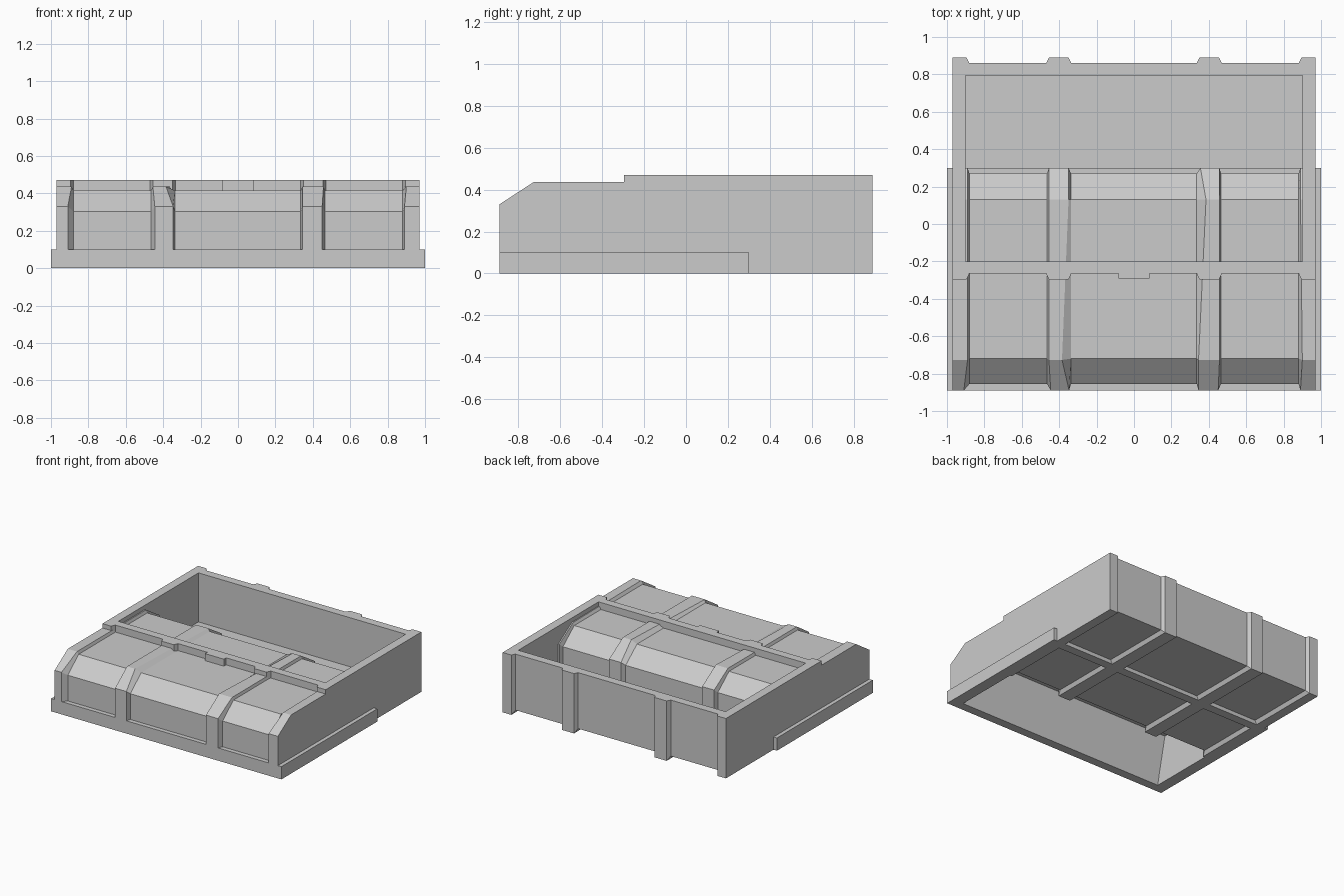
import bpy, bmesh

cube = bpy.data.objects.get("Cube")
if cube:
    bpy.data.objects.remove(cube, do_unlink=True)

stone = bpy.data.materials.new("plain_grey")
stone.use_nodes = True
GREY = (0.6, 0.6, 0.6, 1)
stone.diffuse_color = GREY
stone.node_tree.nodes["Principled BSDF"].inputs["Base Color"].default_value = GREY


def loft(name, loops, closed=False):
    """Bridge equal point loops in order; cap the ends or join last to first."""
    bm = bmesh.new()
    rings = [[bm.verts.new(p) for p in loop] for loop in loops]
    pairs = list(zip(rings, rings[1:]))
    if closed:
        pairs.append((rings[-1], rings[0]))
    else:
        bm.faces.new(rings[0])
        bm.faces.new(rings[-1])
    for a, b in pairs:
        for i in range(len(a)):
            j = (i + 1) % len(a)
            bm.faces.new((a[i], a[j], b[j], b[i]))
    bmesh.ops.recalc_face_normals(bm, faces=bm.faces)
    mesh = bpy.data.meshes.new(name)
    bm.to_mesh(mesh)
    bm.free()
    mesh.materials.append(stone)
    obj = bpy.data.objects.new(name, mesh)
    bpy.context.collection.objects.link(obj)
    return obj


def rect(x, y0, y1, z):
    return [(-x, y0, z), (x, y0, z), (x, y1, z), (-x, y1, z)]


def prism(name, profile, x0, x1):
    return loft(name, [[(x, y, z) for y, z in profile] for x in (x0, x1)])


def band(name, outer, inner, out_xs, in_x):
    """Strap following a profile, with its edges sloping from inner to outer."""
    sections = []
    for (oy, oz), (iy, iz), out_x in zip(outer, inner, out_xs):
        sections.append([(in_x[0], iy, iz), (out_x[0], oy, oz),
                         (out_x[1], oy, oz), (in_x[1], iy, iz)])
    return loft(name, sections)


def arch(y0, y1, low, shoulder, top, s0, s1):
    return [(y0, low), (y0, shoulder), (s0, top),
            (s1, top), (y1, shoulder), (y1, low)]


# Lid: hollow arched shell with solid ends, standing on a rim
strap_line = arch(-0.89, 0.30, 0.1, 0.33, 0.436, -0.727, 0.13)
panel_line = arch(-0.855, 0.27, 0.1, 0.302, 0.415, -0.72, 0.13)
inside_line = [(-0.80, 0.1), (-0.74, 0.37), (0.15, 0.37), (0.21, 0.1)]
prism("lid_shell", panel_line + inside_line[::-1], -0.91, 0.91)
for side, x in (("right", -1), ("left", 1)):
    prism("lid_end_" + side, strap_line, x * 0.91, x * 0.97)
loft("lid_rim", [rect(1.0, -0.89, 0.30, 0), rect(1.0, -0.89, 0.30, 0.1),
                 rect(0.91, -0.80, 0.21, 0.1), rect(0.91, -0.82, 0.23, 0)], True)

# Lid straps: foot width, then face width at the front, front shoulder,
# back shoulder and back
lid_straps = {
    "right_end": ((-0.97, -0.88), (-0.97, -0.91), (-0.97, -0.89),
                  (-0.97, -0.89), (-0.97, -0.89)),
    "right": ((-0.465, -0.337), (-0.445, -0.347), (-0.455, -0.385),
              (-0.455, -0.35), (-0.455, -0.35)),
    "left": ((0.335, 0.465), (0.345, 0.45), (0.345, 0.457),
             (0.385, 0.457), (0.355, 0.457)),
    "left_end": ((0.88, 0.97), (0.89, 0.97), (0.9, 0.97),
                 (0.89, 0.97), (0.89, 0.97)),
}
for side, (foot, front, top, back_top, back) in lid_straps.items():
    band("lid_strap_" + side, strap_line, panel_line,
         [front, front, top, back_top, back, back], foot)

# Chest body: open box with a recessed floor
loft("chest_body", [rect(0.97, -0.264, 0.86, 0.03), rect(0.97, -0.264, 0.86, 0.47),
                    rect(0.9, -0.2, 0.795, 0.47), rect(0.9, -0.2, 0.795, 0.085)])

# Chest straps run down the front, under the floor and up the back
body_outer = [(-0.297, 0.47), (-0.297, 0), (0.89, 0), (0.89, 0.47)]
body_inner = [(-0.264, 0.47), (-0.264, 0.03), (0.86, 0.03), (0.86, 0.47)]
for side, x in (("right", -1), ("left", 1)):
    band("chest_strap_" + side, body_outer, body_inner,
         [(x * 0.35, x * 0.455)] * 4, (x * 0.335, x * 0.47))
    band("chest_end_strap_" + side, body_outer, body_inner,
         [(x * 0.895, x * 0.97)] * 4, (x * 0.88, x * 0.97))

# Latch plate on the chest front
loft("latch", [rect(0.082, -0.292, -0.26, 0.4), rect(0.082, -0.292, -0.26, 0.47)])
